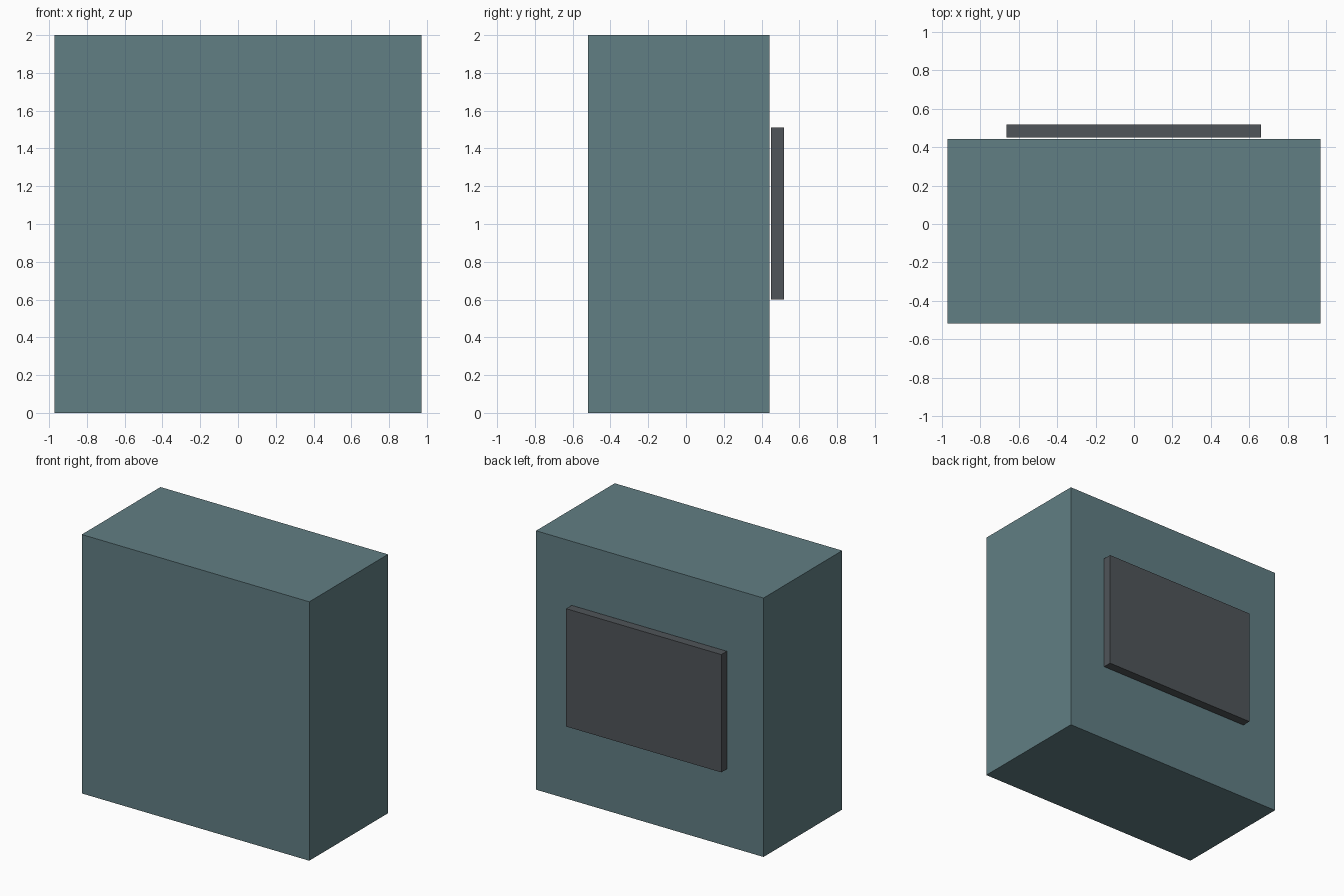
import bpy

if "Cube" in bpy.data.objects:
    bpy.data.objects.remove(bpy.data.objects["Cube"])


def material(name, rgb):
    mat = bpy.data.materials.new(name)
    mat.diffuse_color = (*rgb, 1.0)
    mat.use_nodes = True
    mat.node_tree.nodes["Principled BSDF"].inputs["Base Color"].default_value = mat.diffuse_color
    return mat


def box(name, low, high, mat):
    """Axis-aligned box between two corners."""
    centre = [(a + b) / 2 for a, b in zip(low, high)]
    size = [b - a for a, b in zip(low, high)]
    bpy.ops.mesh.primitive_cube_add(size=1, location=centre)
    obj = bpy.context.object
    obj.name = name
    obj.scale = size
    bpy.ops.object.transform_apply(location=False, rotation=False, scale=True)
    obj.data.materials.append(mat)
    return obj


teal = material("teal_paint", (0.12, 0.21, 0.23))
dark = material("dark_grey", (0.08, 0.09, 0.10))

# Main block
box("cabinet_body", (-0.972, -0.518, 0.0), (0.972, 0.442, 2.0), teal)

# Thin panel floating just off the back face
box("back_panel", (-0.664, 0.45, 0.6), (0.662, 0.518, 1.51), dark)
